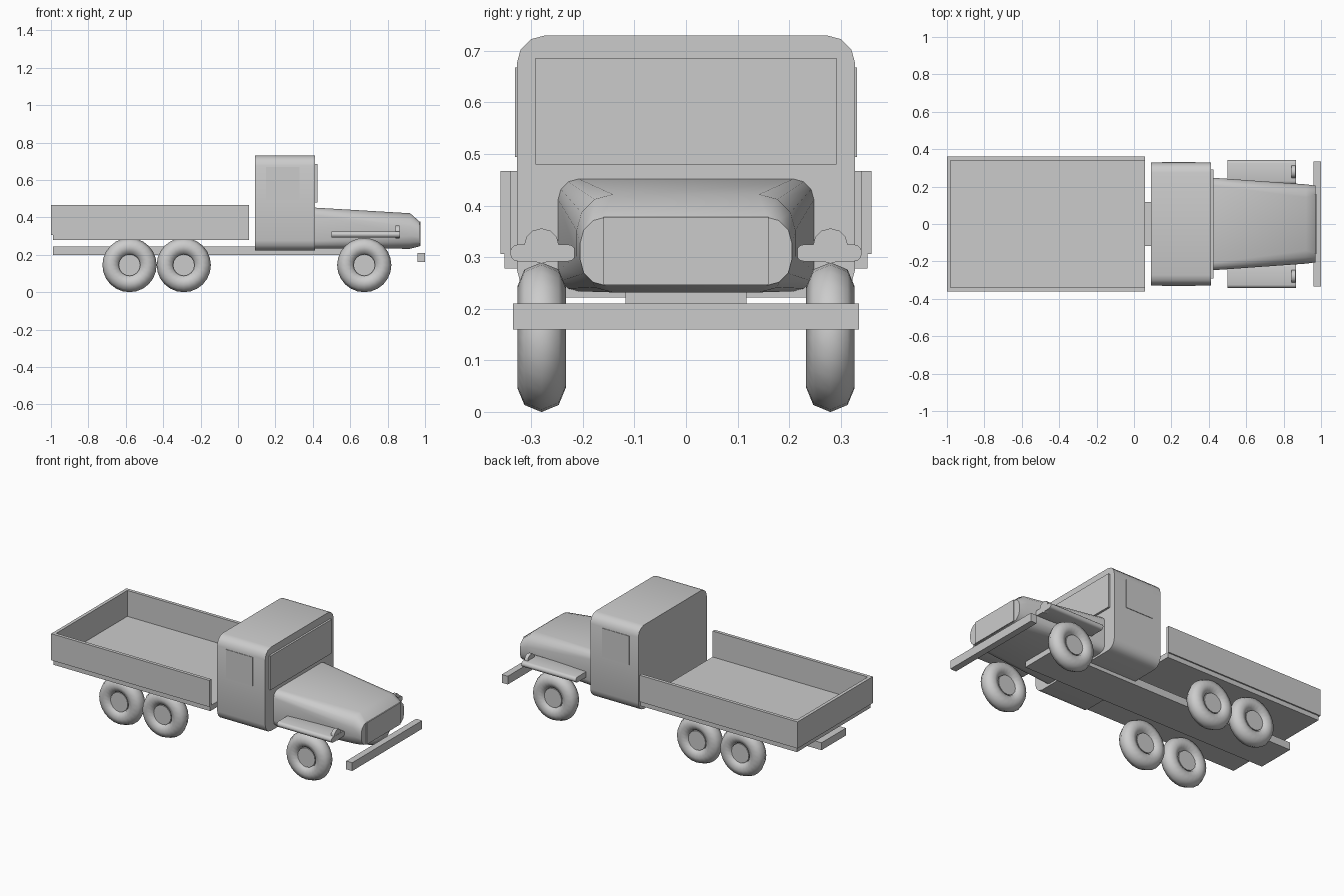
import bpy, bmesh, math
from mathutils import Matrix

if "Cube" in bpy.data.objects:
    bpy.data.objects.remove(bpy.data.objects["Cube"])


def finish(bm, name, smooth=None):
    bmesh.ops.recalc_face_normals(bm, faces=bm.faces)
    me = bpy.data.meshes.new(name)
    bm.to_mesh(me)
    bm.free()
    ob = bpy.data.objects.new(name, me)
    bpy.context.collection.objects.link(ob)
    if smooth:
        bpy.ops.object.select_all(action='DESELECT')
        ob.select_set(True)
        bpy.context.view_layer.objects.active = ob
        bpy.ops.object.shade_smooth_by_angle(angle=math.radians(smooth))
    return ob


def box(name, x, y, z):
    bm = bmesh.new()
    bmesh.ops.create_cube(bm, size=1)
    for v in bm.verts:
        for i, (lo, hi) in enumerate((x, y, z)):
            v.co[i] = lo if v.co[i] < 0 else hi
    return finish(bm, name)


def loft(name, sections, segs=3, angle=40):
    """Rounded rectangles (x, y centre, half width, z low, z high, radius) joined along x."""
    bm = bmesh.new()
    rings = []
    for x, yc, hw, z0, z1, r in sections:
        ring = []
        corners = ((hw - r, z1 - r), (r - hw, z1 - r), (r - hw, z0 + r), (hw - r, z0 + r))
        for q, (cy, cz) in enumerate(corners):
            for k in range(segs + 1):
                a = math.pi / 2 * (q + k / segs)
                ring.append(bm.verts.new((x, yc + cy + r * math.cos(a), cz + r * math.sin(a))))
        rings.append(ring)
    n = len(rings[0])
    for a, b in zip(rings, rings[1:]):
        for i in range(n):
            j = (i + 1) % n
            bm.faces.new((a[i], a[j], b[j], b[i]))
    bm.faces.new(rings[0])
    bm.faces.new(rings[-1])
    return finish(bm, name, angle)


def cylinder(name, loc, axis, radius, depth, sides):
    bm = bmesh.new()
    rot = Matrix.Rotation(math.pi / 2, 4, 'Y' if axis == 'x' else 'X')
    bmesh.ops.create_cone(bm, cap_ends=True, segments=sides, radius1=radius, radius2=radius,
                          depth=depth, matrix=Matrix.Translation(loc) @ rot)
    return finish(bm, name, 40)


# Chassis and front bumper
box("chassis", (-0.99, 0.66), (-0.117, 0.117), (0.2, 0.245))
box("front_bumper", (0.96, 1.0), (-0.335, 0.335), (0.16, 0.21))

# Cargo bed, open towards the cab
box("bed_floor", (-0.99, 0.06), (-0.352, 0.352), (0.278, 0.31))
box("bed_tailboard", (-1.0, -0.98), (-0.36, 0.36), (0.306, 0.467))

# Cab with windscreen
loft("cab", [(0.09, 0, 0.328, 0.222, 0.73, 0.055), (0.412, 0, 0.328, 0.222, 0.73, 0.055)])
box("windscreen", (0.40, 0.424), (-0.292, 0.292), (0.48, 0.686))

# Tapered bonnet and grille
loft("bonnet", [(0.41, 0, 0.248, 0.234, 0.452, 0.04),
                (0.92, 0, 0.212, 0.232, 0.422, 0.07),
                (0.97, 0, 0.205, 0.245, 0.378, 0.05)])
box("grille", (0.95, 0.976), (-0.16, 0.16), (0.247, 0.378))

# Parts found on both sides
for side, s in (("right", -1), ("left", 1)):
    box("bed_side_" + side, (-1.0, 0.06), sorted((s * 0.34, s * 0.36)), (0.306, 0.467))
    box("side_window_" + side, (0.15, 0.33), sorted((s * 0.31, s * 0.331)), (0.494, 0.668))
    loft("fender_" + side, [(0.5, s * 0.277, 0.064, 0.292, 0.325, 0.016),
                            (0.865, s * 0.277, 0.064, 0.292, 0.325, 0.016)])
    cylinder("headlight_" + side, (0.853, s * 0.28, 0.322), 'x', 0.034, 0.022, 12)

    # Wheels
    for pos, x in (("front", 0.675), ("middle", -0.29), ("rear", -0.58)):
        loc = (x, s * 0.28, 0.145)
        bpy.ops.mesh.primitive_torus_add(location=loc, rotation=(math.pi / 2, 0, 0),
                                         major_segments=24, minor_segments=8,
                                         major_radius=0.098, minor_radius=0.047)
        tyre = bpy.context.object
        tyre.name = f"tyre_{pos}_{side}"
        bpy.ops.object.shade_smooth()
        cylinder(f"hub_{pos}_{side}", loc, 'y', 0.058, 0.06, 16)
